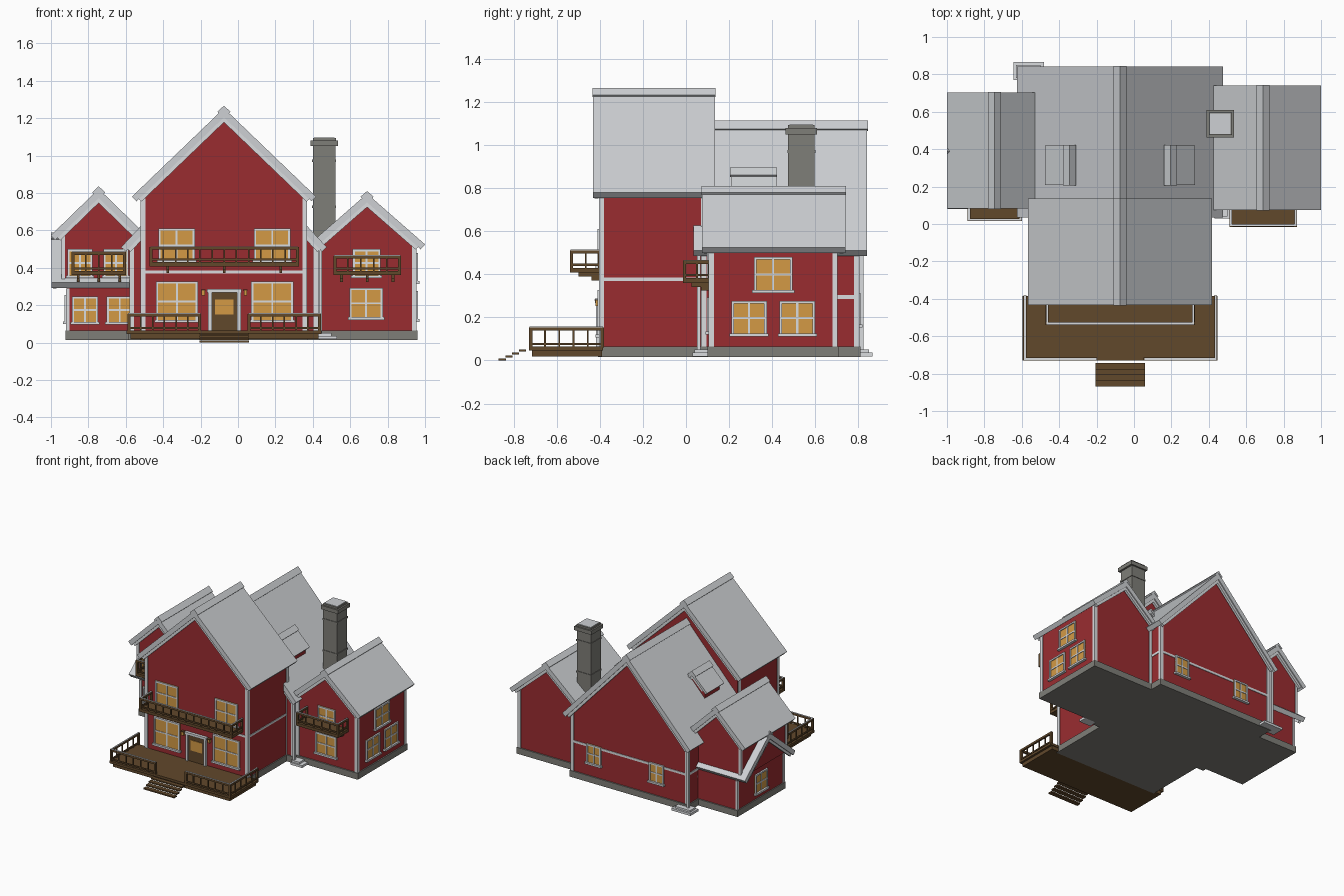
import bpy, bmesh, math
from mathutils import Matrix, Vector

cube = bpy.data.objects.get("Cube")
if cube:
    bpy.data.objects.remove(cube, do_unlink=True)


def material(name, code):
    def linear(c):
        return c / 12.92 if c < 0.04 else ((c + 0.055) / 1.055) ** 2.4
    rgb = [linear(int(code[i:i + 2], 16) / 255) for i in (0, 2, 4)] + [1]
    m = bpy.data.materials.new(name)
    m.use_nodes = True
    m.diffuse_color = rgb
    m.node_tree.nodes["Principled BSDF"].inputs["Base Color"].default_value = rgb
    return m


RED = material("red siding", "9A2C30")
TRIM = material("white trim", "DADCDF")
ROOF = material("light grey roof", "CDD0D3")
STONE = material("grey stone", "7F7E78")
WOOD = material("brown wood", "61482B")
GLASS = material("amber glass", "D39A45")


def finish(name, bm, mats, matrix=None):
    mesh = bpy.data.meshes.new(name)
    bmesh.ops.recalc_face_normals(bm, faces=bm.faces)
    bm.to_mesh(mesh)
    bm.free()
    for m in mats:
        mesh.materials.append(m)
    ob = bpy.data.objects.new(name, mesh)
    if matrix:
        ob.matrix_world = matrix
    bpy.context.collection.objects.link(ob)
    return ob


def build(name, parts, matrix=None):
    """One object made of boxes: (material, x0, x1, y0, y1, z0, z1)."""
    bm, mats = bmesh.new(), []
    for mat, x0, x1, y0, y1, z0, z1 in parts:
        if mat not in mats:
            mats.append(mat)
        place = Matrix.Translation(((x0 + x1) / 2, (y0 + y1) / 2, (z0 + z1) / 2))
        size = Matrix.Diagonal((x1 - x0, y1 - y0, z1 - z0, 1))
        new = bmesh.ops.create_cube(bm, size=1, matrix=place @ size)
        for f in {f for v in new["verts"] for f in v.link_faces}:
            f.material_index = mats.index(mat)
    return finish(name, bm, mats, matrix)


def extrude(name, mat, profile, a, b, centre, cross=False):
    """Extrude an (across, z) profile from a to b along y, or along x if cross."""
    bm = bmesh.new()
    def at(d, s, z):
        return (s, centre + d, z) if cross else (centre + d, s, z)
    ends = [[bm.verts.new(at(d, s, z)) for d, z in profile] for s in (a, b)]
    for loop in ends:
        bm.faces.new(loop)
    n = len(profile)
    for i in range(n):
        j = (i + 1) % n
        bm.faces.new((ends[0][i], ends[0][j], ends[1][j], ends[1][i]))
    return finish(name, bm, [mat])


def chevron(ridge, half, eave, t):
    """Roof section with eaves cut square to the slope."""
    a = math.atan2(ridge - eave, half)
    foot, low = half - t * math.sin(a), eave - t * math.cos(a)
    return [(0, ridge), (half, eave), (foot, low), (0, ridge - t / math.cos(a)),
            (-foot, low), (-half, eave)]


def gable(name, centre, ridge, half, eave, ends, wall_half, wall_ends, base, cross=False, t=0.035):
    """Roof slabs, ridge cap, rake boards and the gabled wall below."""
    k = (ridge - eave) / half
    drop = t * math.hypot(1, k)
    a, b = ends
    extrude(name + "_roof", ROOF, chevron(ridge, half, eave, t), a, b, centre, cross)
    extrude(name + "_ridge_cap", ROOF, chevron(ridge + 0.014, 0.035, ridge + 0.014 - 0.035 * k, 0.014),
            a - 0.003, b + 0.003, centre, cross)
    under = ridge - drop + 0.004
    board = chevron(under, half - 0.035, under - k * (half - 0.035), 0.022)
    for label, s in (("near", a + 0.008), ("far", b - 0.026)):
        extrude(f"{name}_{label}_rake_board", TRIM, board, s, s + 0.018, centre, cross)
    w, top = wall_half, under - k * wall_half
    extrude(name + "_walls", RED, [(-w, base), (w, base), (w, top), (0, under), (-w, top)],
            *wall_ends, centre, cross)


def corners(name, x0, x1, y0, y1, z0, z1, w=0.025, out=0.005):
    parts = []
    for x, s in ((x0 - out, 1), (x1 + out, -1)):
        for y, r in ((y0 - out, 1), (y1 + out, -1)):
            xs, ys = sorted((x, x + s * w)), sorted((y, y + r * w))
            parts.append((TRIM, *xs, *ys, z0, z1))
    build(name, parts)


# Gabled wings
gable("front_block", -0.075, 1.253, 0.4925, 0.78, (-0.432, 0.135), 0.44, (-0.40, 0.10), 0.06)
gable("back_block", -0.075, 1.10, 0.55, 0.51, (0.035, 0.842), 0.50, (0.075, 0.80), 0.06)
gable("right_wing", 0.69, 0.796, 0.31, 0.525, (0.075, 0.74), 0.26, (0.11, 0.70), 0.06)
gable("left_wing", -0.745, 0.822, 0.256, 0.573, (0.082, 0.703), 0.195, (0.11, 0.67), 0.31)
gable("left_lower", 0.39, 0.575, 0.31, 0.32, (-0.996, -0.52), 0.285, (-0.915, -0.56), 0.06, True)

corners("front_block_corners", -0.515, 0.365, -0.40, 0.09, 0.06, 0.77)
corners("back_block_corners", -0.575, 0.425, 0.075, 0.80, 0.06, 0.53)
corners("right_wing_corners", 0.43, 0.95, 0.11, 0.70, 0.06, 0.52)
corners("left_lower_corners", -0.915, -0.56, 0.105, 0.675, 0.06, 0.29, 0.02)
corners("left_upper_corners", -0.94, -0.55, 0.11, 0.67, 0.33, 0.58, 0.02)

# Stone base and white belt courses
build("foundation", [(STONE, -0.523, 0.373, -0.408, 0.3, 0.015, 0.064),
                     (STONE, -0.585, 0.435, 0.065, 0.81, 0.015, 0.064),
                     (STONE, 0.4, 0.96, 0.1, 0.71, 0.015, 0.064),
                     (STONE, -0.923, -0.5, 0.095, 0.685, 0.015, 0.064)])
build("belt_courses", [(TRIM, -0.519, 0.369, -0.404, 0.09, 0.37, 0.386),
                       (TRIM, -0.579, 0.429, 0.3, 0.804, 0.285, 0.303)])


def window(name, x, y, z, w, h, turn=0):
    """Amber panes in a white cross-barred frame; turn 0 faces the front."""
    b, a, c = 0.012, w / 2, h / 2
    parts = [(GLASS, -a, a, -0.005, 0.01, -c, c),
             (TRIM, -0.005, 0.005, -0.009, 0, -c, c),
             (TRIM, -a, a, -0.009, 0, -0.005, 0.005),
             (TRIM, -a - 0.008, a + 0.008, -0.02, 0, -c - 0.006, -c + 0.008),
             (TRIM, -a, a, -0.012, 0, c - b, c)]
    for s in (-1, 1):
        xs = sorted((s * a, s * (a - b)))
        parts.append((TRIM, *xs, -0.012, 0, -c, c))
    build(name, parts, Matrix.Translation((x, y, z)) @ Matrix.Rotation(math.radians(turn), 4, "Z"))


for side, xl, xu in (("right", -0.327, -0.328), ("left", 0.183, 0.183)):
    window(f"front_lower_{side}_window", xl, -0.40, 0.22, 0.225, 0.215)
    window(f"front_upper_{side}_window", xu, -0.40, 0.52, 0.195, 0.18)
window("left_wing_lower_window_a", -0.818, 0.105, 0.175, 0.14, 0.145)
window("left_wing_lower_window_b", -0.632, 0.105, 0.175, 0.14, 0.145)
window("left_wing_upper_window_a", -0.845, 0.11, 0.425, 0.135, 0.15)
window("left_wing_upper_window_b", -0.652, 0.11, 0.425, 0.135, 0.15)
window("left_wing_side_window", -0.915, 0.39, 0.18, 0.15, 0.15, -90)
window("right_wing_lower_window", 0.685, 0.11, 0.21, 0.18, 0.165)
window("right_wing_upper_window", 0.688, 0.11, 0.425, 0.15, 0.15)
for label, y, z, w in (("upper", 0.405, 0.40, 0.18), ("near", 0.293, 0.197, 0.165), ("far", 0.517, 0.197, 0.165)):
    window(f"right_wing_side_{label}_window", 0.95, y, z, w, 0.16, 90)
for label, x in (("a", 0.23), ("b", -0.31)):
    window(f"back_window_{label}", x, 0.80, 0.235, 0.125, 0.15, 180)

# Door with frame and lanterns
build("front_door", [(WOOD, -0.145, 0, -0.407, -0.39, 0.06, 0.27),
                     (GLASS, -0.122, -0.023, -0.411, -0.40, 0.15, 0.23),
                     (TRIM, -0.16, -0.14, -0.418, -0.39, 0.06, 0.285),
                     (TRIM, -0.005, 0.015, -0.418, -0.39, 0.06, 0.285),
                     (TRIM, -0.165, 0.02, -0.422, -0.39, 0.268, 0.287)])
for side, x in (("right", -0.185), ("left", 0.04)):
    build(f"{side}_lantern", [(GLASS, x - 0.009, x + 0.009, -0.42, -0.40, 0.252, 0.278),
                              (WOOD, x - 0.012, x + 0.012, -0.424, -0.40, 0.278, 0.284)])


def rail(x0, y0, x1, y1, z0, z1):
    """Straight railing with evenly spaced balusters."""
    def bar(mat, r, low, high):
        return (mat, x0 - r, x1 + r, y0 - r, y1 + r, low, high)
    parts = [bar(WOOD, 0.007, z1 - 0.018, z1 - 0.003), bar(TRIM, 0.005, z1 - 0.003, z1),
             bar(WOOD, 0.005, z0 + 0.012, z0 + 0.022)]
    n = max(2, round(max(x1 - x0, y1 - y0) / 0.065))
    for i in range(n + 1):
        p = Vector((x0, y0)).lerp(Vector((x1, y1)), i / n)
        r = 0.008 if i in (0, n) else 0.004
        parts.append((WOOD, p.x - r, p.x + r, p.y - r, p.y + r, z0, z1 - 0.005))
    return parts


def balcony(name, x0, x1, y0, y1, z0, z1):
    i = 0.008
    parts = [(WOOD, x0, x1, y0, y1, z0, z0 + 0.022)]
    parts += rail(x0 + i, y0 + i, x1 - i, y0 + i, z0 + 0.02, z1)
    for x in (x0 + i, x1 - i):
        parts += rail(x, y0 + i, x, y1, z0 + 0.02, z1)
    for k in (0.12, 0.5, 0.88):
        x = x0 + k * (x1 - x0)
        parts += [(WOOD, x - 0.007, x + 0.007, y0 + 0.04, y1, z0 - 0.018, z0),
                  (WOOD, x - 0.007, x + 0.007, y1 - 0.04, y1, z0 - 0.036, z0)]
    build(name, parts)


balcony("front_balcony", -0.472, 0.325, -0.54, -0.40, 0.408, 0.515)
balcony("left_wing_balcony", -0.89, -0.598, 0.015, 0.11, 0.36, 0.487)
balcony("right_wing_balcony", 0.51, 0.872, -0.015, 0.11, 0.36, 0.467)

# Deck, railings and steps
build("deck", [(WOOD, -0.595, 0.447, -0.73, -0.385, 0.046, 0.064),
               (WOOD, -0.575, 0.43, -0.715, -0.39, 0.018, 0.046)])
deck_rails = rail(-0.583, -0.722, -0.205, -0.722, 0.06, 0.157) + rail(0.06, -0.722, 0.437, -0.722, 0.06, 0.157)
for x in (-0.583, 0.437):
    deck_rails += rail(x, -0.722, x, -0.39, 0.06, 0.157)
build("deck_railings", deck_rails)
build("front_steps", [(WOOD, -0.205, 0.06, -0.87 + i * 0.031, -0.837 + i * 0.031, i * 0.014, 0.01 + i * 0.014)
                      for i in range(4)])

# Chimney
build("chimney", [(STONE, 0.40, 0.52, 0.475, 0.597, 0.4, 1.05),
                  (STONE, 0.396, 0.524, 0.471, 0.601, 0.965, 0.978),
                  (STONE, 0.396, 0.524, 0.471, 0.601, 0.72, 0.733),
                  (STONE, 0.388, 0.535, 0.463, 0.609, 1.05, 1.08),
                  (STONE, 0.40, 0.523, 0.475, 0.597, 1.08, 1.093),
                  (ROOF, 0.406, 0.517, 0.481, 0.591, 1.093, 1.097)])

# Small roof dormers
for side, s in (("right", -1), ("left", 1)):
    gable(f"{side}_dormer", -0.075 + s * 0.27, 0.882, 0.13, 0.755, (0.208, 0.42), 0.10, (0.225, 0.405),
          0.66, t=0.018)

# Downspouts with splash blocks
build("downspouts", [(TRIM, 0.432, 0.45, 0.05, 0.068, 0.05, 0.53),
                     (TRIM, -0.6, -0.582, 0.806, 0.824, 0.05, 0.53)])
build("splash_blocks", [(TRIM, 0.43, 0.53, 0.03, 0.115, 0.018, 0.036),
                        (TRIM, 0.43, 0.50, 0.04, 0.105, 0.036, 0.05),
                        (TRIM, -0.645, -0.48, 0.77, 0.866, 0.018, 0.036),
                        (TRIM, -0.63, -0.50, 0.78, 0.85, 0.036, 0.05)])
